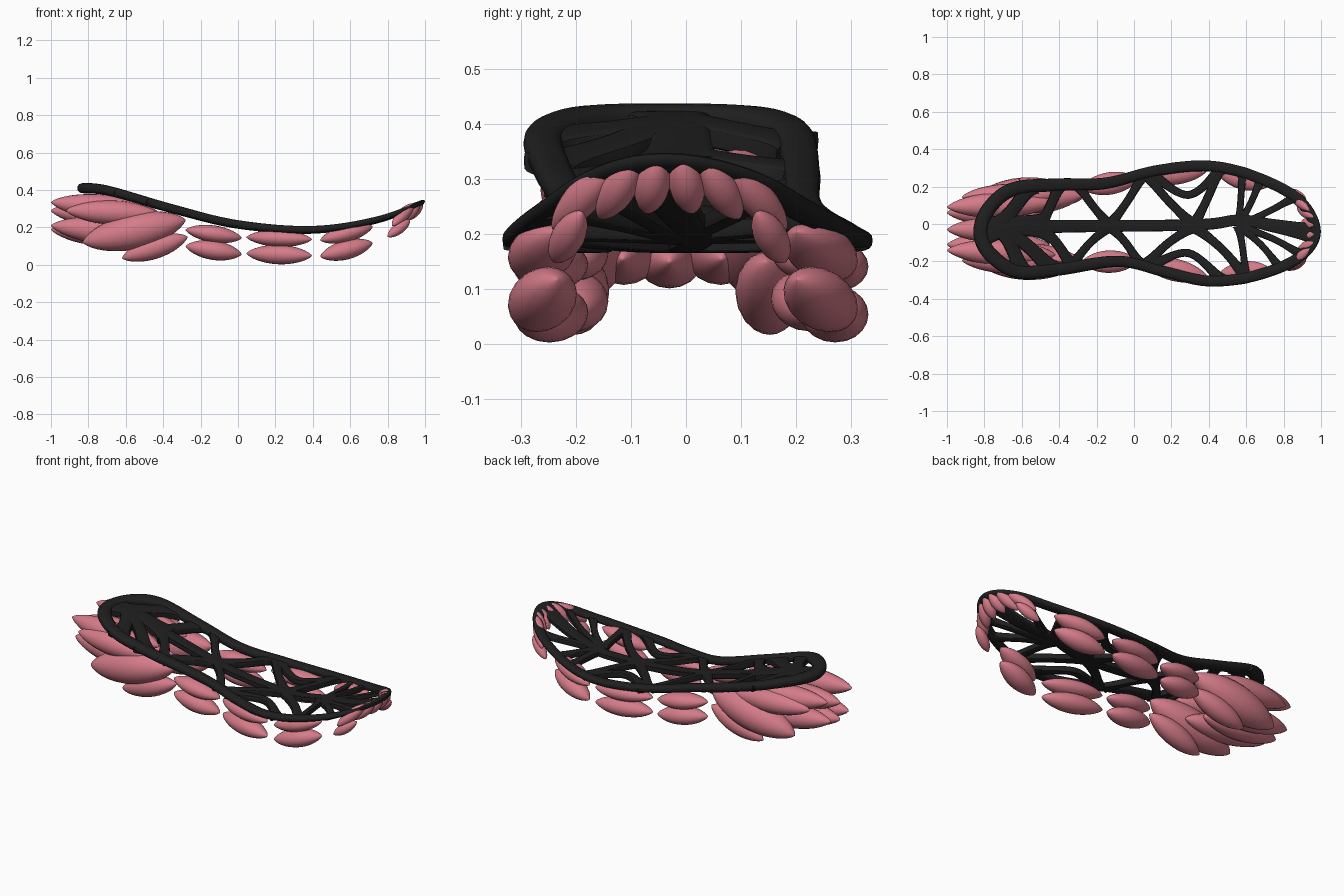
import bpy, bmesh, math
from mathutils import Vector

if "Cube" in bpy.data.objects:
    bpy.data.objects.remove(bpy.data.objects["Cube"])


def material(name, rgb):
    m = bpy.data.materials.new(name)
    m.diffuse_color = (*rgb, 1)
    m.use_nodes = True
    m.node_tree.nodes["Principled BSDF"].inputs["Base Color"].default_value = m.diffuse_color
    return m


BLACK = material("black_plate", (0.014, 0.014, 0.015))
PINK = material("pink_pod", (0.66, 0.2, 0.25))


def smooth_path(pts, closed, steps=10):
    """Catmull-Rom through 2D points."""
    P = [Vector(p) for p in pts]
    n = len(P)
    get = (lambda i: P[i % n]) if closed else (lambda i: P[min(max(i, 0), n - 1)])
    out = []
    for i in range(n if closed else n - 1):
        a, b, c, d = (get(i + k) for k in (-1, 0, 1, 2))
        for s in range(steps):
            t = s / steps
            out.append(0.5 * (2 * b + (c - a) * t + (2 * a - 5 * b + 4 * c - d) * t ** 2
                              + (3 * b - a - 3 * c + d) * t ** 3))
    if not closed:
        out.append(P[-1])
    return out


# Side profile of the plate (x, z of mid-thickness), then footprint outline (x, y)
PROFILE = smooth_path([(-.87, .41), (-.7, .398), (-.35, .3), (0, .217), (.4, .189), (.75, .244), (1, .34)], False)
OUTLINE = smooth_path([(-.82, -.04), (-.77, .09), (-.64, .188), (-.4, .21), (-.15, .218), (.12, .285), (.4, .31),
                       (.65, .252), (.88, .13), (.97, -.04), (.88, -.18), (.65, -.276), (.4, -.305),
                       (.17, -.257), (-.08, -.2), (-.4, -.242), (-.62, -.255), (-.77, -.16)], True)


def plate_z(x):
    for a, b in zip(PROFILE, PROFILE[1:]):
        if x <= b.x:
            break
    return a.y + (b.y - a.y) * (x - a.x) / (b.x - a.x)


def rim_y(x, side):
    """Height of the outline at x on the +y or -y side."""
    return min((p for p in OUTLINE if (p.y + .04) * side > 0), key=lambda p: abs(p.x - x)).y


def bridge(bm, rings, closed):
    n = len(rings[0])
    for i in range(len(rings) if closed else len(rings) - 1):
        a, b = rings[i], rings[(i + 1) % len(rings)]
        for k in range(n):
            bm.faces.new((a[k], a[(k + 1) % n], b[(k + 1) % n], b[k]))
    if not closed:
        bm.faces.new(rings[0])
        bm.faces.new(rings[-1])


def sweep(bm, path, closed, power, half_w, half_h, dz=0.0):
    """Sweep a superellipse along a flat path that is dropped on the plate profile."""
    n, sides = len(path), 16
    rings = []
    for i, p in enumerate(path):
        a = path[i - 1] if closed or i else p
        b = path[(i + 1) % n] if closed or i < n - 1 else p
        t = (b - a).normalized()
        nrm = Vector((-t.y, t.x))
        w, h = half_w(i / (n - 1), p), half_h(p)
        ring = []
        for k in range(sides):
            c, s = math.cos(math.tau * k / sides), math.sin(math.tau * k / sides)
            q = p + nrm * math.copysign(abs(c) ** power, c) * w
            ring.append(bm.verts.new((q.x, q.y, plate_z(q.x) + dz + math.copysign(abs(s) ** power, s) * h)))
        rings.append(ring)
    bridge(bm, rings, closed)


def finish(bm, name, mat, angle=45):
    bmesh.ops.recalc_face_normals(bm, faces=bm.faces)
    me = bpy.data.meshes.new(name)
    bm.to_mesh(me)
    bm.free()
    ob = bpy.data.objects.new(name, me)
    bpy.context.collection.objects.link(ob)
    me.materials.append(mat)
    bpy.ops.object.select_all(action='DESELECT')
    ob.select_set(True)
    bpy.context.view_layer.objects.active = ob
    bpy.ops.object.shade_smooth_by_angle(angle=math.radians(angle))


# Outer rim
bm = bmesh.new()
sweep(bm, OUTLINE, True, .8, lambda u, p: 0.029 + 0.012 * max(0, -p.x), lambda p: 0.022 - 0.007 * p.x)
finish(bm, "plate_rim", BLACK)

# Web: struts bow out from hubs on the spine to the rim
bm = bmesh.new()


def strut(pts, w):
    sweep(bm, smooth_path(pts, False), False, .35,
          lambda u, p: w * (1 + .9 * abs(2 * u - 1) ** 3), lambda p: 0.018 - 0.004 * p.x, -0.006)


# Hub x, half width, rim x on the +y side, rim x on the -y side
HUBS = [(-.72, .036, (-.56,), (-.6, -.44)),
        (-.5, .027, (-.4,), (-.33,)),
        (-.13, .022, (-.3, .05), (-.34, .03)),
        (.32, .023, (.06, .46), (.06, .6)),
        (.56, .018, (.58, .68, .86), (.6, .78, .9))]
for hx, w, *targets in HUBS:
    for side, xs in zip((1, -1), targets):
        for x in xs:
            y = rim_y(x, side)
            strut([(hx, -.01), (hx + .55 * (x - hx), y * .48), (x, y)], w)
strut([(-.82, -.04), (-.5, -.015), (.32, -.005), (.56, .02), (.75, -.01), (.96, -.05)], .03)
strut([(-.8, -.03), (-.62, -.01), (-.45, -.012)], .055)
for side in (1, -1):
    strut([(.08, rim_y(.08, side)), (.29, .155 * side), (.47, rim_y(.47, side))], .021)
finish(bm, "plate_web", BLACK, 30)


def pod(name, p0, p1, r, flat=1.0):
    """Pointed spindle between two tips; flat scales its height."""
    p0, p1 = Vector(p0), Vector(p1)
    d = (p1 - p0).normalized()
    side = d.cross(Vector((0, 0, 1))).normalized()
    up = side.cross(d)
    bm = bmesh.new()
    rings = []
    N, S = 18, 20
    for i in range(N + 1):
        u = -math.cos(math.pi * i / N)
        rr = r * max(1 - u * u, .002) ** .72
        c = p0.lerp(p1, (u + 1) / 2)
        rings.append([bm.verts.new(c + side * rr * math.cos(math.tau * k / S)
                                   + up * rr * flat * math.sin(math.tau * k / S)) for k in range(S)])
    bridge(bm, rings, False)
    finish(bm, name, PINK, 60)


# Heel cluster: two tips (x, distance from centre line, z) and radius, on both sides
HEEL = [("upper", (-1, .115, .335), (-.42, .14, .275), .07),
        ("middle", (-1, .085, .21), (-.45, .09, .155), .072),
        ("outer", (-.83, .18, .12), (-.28, .175, .24), .097),
        ("rim", (-.92, .17, .29), (-.42, .18, .27), .065),
        ("lower", (-.62, .18, .035), (-.27, .17, .15), .06)]
for name, a, b, r in HEEL:
    for side in (1, -1):
        pod(f"heel_{name}_pod", *[(p[0], p[1] * side - .025, p[2]) for p in (a, b)], r)
for z in (.29, .19):
    pod("heel_center_pod", (-1, -.03, z), (-.5, -.03, z - .04), .067)

# Stacked pairs along the rim: centre x, half length, upper z, rise
for name, x, half, z, rise in [("waist", -.13, .15, .165, -.022), ("ball", .22, .175, .142, -.006),
                               ("fore", .58, .14, .168, .037)]:
    for side in (1, -1):
        for tier, drop, h in (("upper", 0, .046), ("lower", .087, .052)):
            tips = [(x + e * half, rim_y(x + e * half, side) - side * .018, z - drop + e * rise) for e in (-1, 1)]
            pod(f"{name}_{tier}_pod", *tips, .06, h / .06)

# Fan of small pods under the toe
for i in range(6):
    k = i - 2.5
    pod("toe_pod", (.9 - .012 * k * k, -.03 + .085 * k, .24 - .005 * k * k),
        (.99 - .008 * k * k, -.03 + .04 * k, .34 - .002 * k * k), .032)
for side in (1, -1):
    pod("toe_low_pod", (.8, -.03 + .21 * side, .15), (.92, -.03 + .16 * side, .24), .03)
